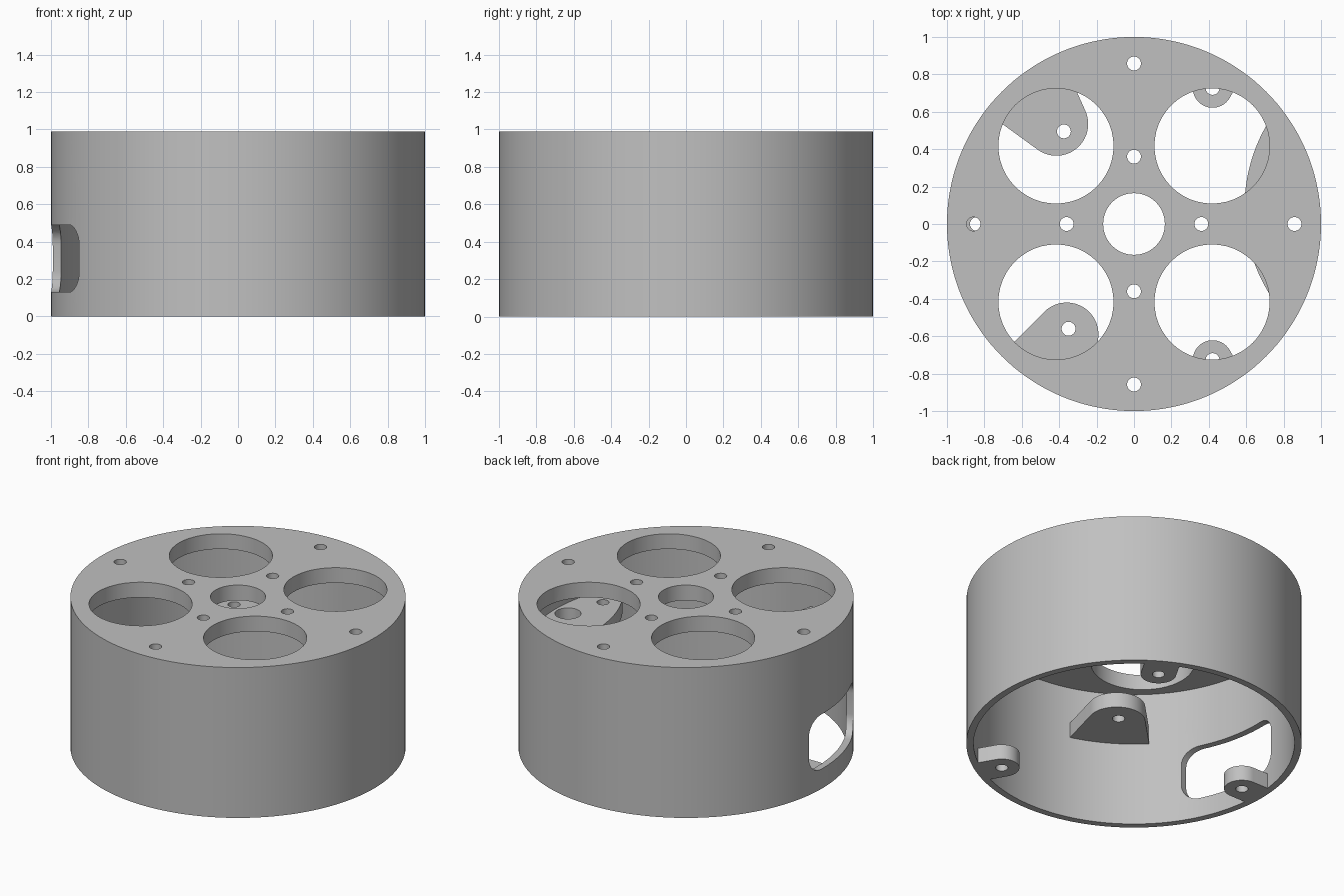
import bpy
import bmesh
from math import cos, sin, pi, radians
from mathutils import Matrix, Vector

if "Cube" in bpy.data.objects:
    bpy.data.objects.remove(bpy.data.objects["Cube"], do_unlink=True)

HEIGHT = 0.99
PLATE = 0.1
INNER = 0.957

grey = bpy.data.materials.new("plain grey")
grey.use_nodes = True
grey.diffuse_color = (0.53, 0.53, 0.53, 1)
grey.node_tree.nodes["Principled BSDF"].inputs["Base Color"].default_value = grey.diffuse_color


def arc(cx, cy, r, start, end, n):
    angles = [radians(start + (end - start) * i / n) for i in range(n + 1)]
    return [(cx + r * cos(a), cy + r * sin(a)) for a in angles]


def prism(name, outline, z0, z1, matrix=Matrix()):
    """Extrude a flat outline between two heights."""
    bm = bmesh.new()
    face = bm.faces.new([bm.verts.new((x, y, z0)) for x, y in outline])
    top = bmesh.ops.extrude_face_region(bm, geom=[face])["geom"]
    bmesh.ops.translate(bm, vec=(0, 0, z1 - z0),
                        verts=[v for v in top if isinstance(v, bmesh.types.BMVert)])
    bmesh.ops.recalc_face_normals(bm, faces=bm.faces)
    bm.transform(matrix)
    mesh = bpy.data.meshes.new(name)
    bm.to_mesh(mesh)
    bm.free()
    mesh.materials.append(grey)
    obj = bpy.data.objects.new(name, mesh)
    bpy.context.collection.objects.link(obj)
    return obj


def disc(name, x, y, r, z0, z1, sides=48):
    return prism(name, arc(x, y, r, 0, 360, sides)[:-1], z0, z1)


def combine(obj, tool, operation="DIFFERENCE"):
    """Apply a boolean and throw the tool away."""
    mod = obj.modifiers.new("cut", "BOOLEAN")
    mod.object, mod.operation, mod.solver = tool, operation, "EXACT"
    graph = bpy.context.evaluated_depsgraph_get()
    mesh = bpy.data.meshes.new_from_object(obj.evaluated_get(graph))
    obj.modifiers.clear()
    obj.data = mesh
    bpy.data.objects.remove(tool, do_unlink=True)


def drill(obj, x, y, r):
    combine(obj, disc("drill", x, y, r, -0.2, 1.2))


def finish(obj):
    bpy.ops.object.select_all(action="DESELECT")
    obj.select_set(True)
    bpy.context.view_layer.objects.active = obj
    bpy.ops.object.shade_smooth_by_angle(angle=radians(30))


def trim_to_wall(obj):
    combine(obj, disc("trim", 0, 0, INNER + 0.008, -0.2, 1.2, 144), "INTERSECT")


def bracket(name, centre, r, direction, taper, hole, z0, z1):
    """Round-ended bracket that widens towards the wall."""
    end = arc(0, 0, r, 90 + taper, 270 - taper, 32)
    t = radians(taper)
    reach = Vector((cos(t), sin(t))) * 0.6
    outline = ([(end[0][0] + reach.x, end[0][1] + reach.y)] + end
               + [(end[-1][0] + reach.x, end[-1][1] - reach.y)])
    place = Matrix.Translation((*centre, 0)) @ Matrix.Rotation(radians(direction), 4, "Z")
    obj = prism(name, outline, z0, z1, place)
    trim_to_wall(obj)
    drill(obj, *hole, 0.037)
    finish(obj)


# Open-bottomed drum with a top plate
drum = disc("drum", 0, 0, 1, 0, HEIGHT, 144)
combine(drum, disc("hollow", 0, 0, INNER, -0.2, HEIGHT - PLATE, 144))

# Plate holes: centre, four large, and two rings of small ones
drill(drum, 0, 0, 0.165)
for i in range(4):
    a = i * pi / 2
    drill(drum, 0.59 * cos(a + pi / 4), 0.59 * sin(a + pi / 4), 0.308)
    for ring in (0.36, 0.858):
        drill(drum, ring * cos(a), ring * sin(a), 0.037)

# Rounded window through the side wall
w, h, r = 0.23, 0.07, 0.11
rounded = (arc(w, h, r, 0, 90, 8) + arc(-w, h, r, 90, 180, 8)
           + arc(-w, -h, r, 180, 270, 8) + arc(w, -h, r, 270, 360, 8))
upright = (Matrix.Translation((0, 0, 0.31)) @ Matrix.Rotation(radians(192), 4, "Z")
           @ Matrix.Rotation(pi / 2, 4, "Z") @ Matrix.Rotation(pi / 2, 4, "X"))
combine(drum, prism("window_cutter", rounded, 0.6, 1.3, upright))
finish(drum)

# Three small screw lugs at the bottom rim
for name, az in (("back_left_lug", 60), ("right_lug", 180), ("front_left_lug", 300)):
    spot = (0.84 * cos(radians(az)), 0.84 * sin(radians(az)))
    bracket(name, spot, 0.106, az, 0, spot, 0, 0.1)

# Two flared brackets at mid height
bracket("back_right_bracket", (-0.415, 0.535), 0.17, 129, 15, (-0.375, 0.495), 0.55, 0.65)
bracket("front_right_bracket", (-0.36, -0.59), 0.17, 240, 15, (-0.35, -0.56), 0.55, 0.65)

# Wide curved ledge on the left wall
ledge = disc("left_ledge", 1.466, 0.09, 0.875, 0.55, 0.65, 144)
trim_to_wall(ledge)
drill(ledge, 0.86, 0, 0.078)
drill(ledge, 0.78, -0.25, 0.037)
finish(ledge)
